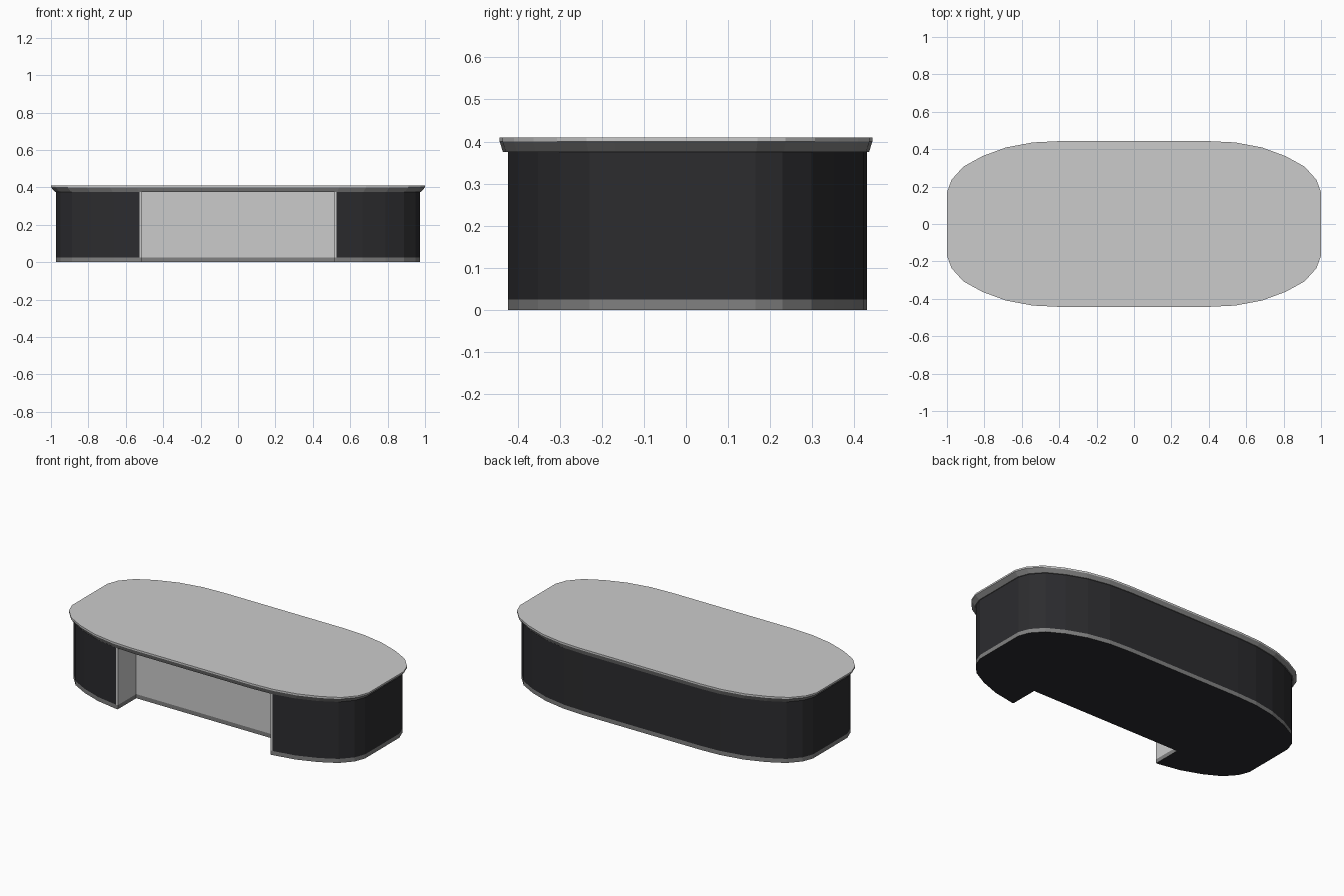
import bpy, bmesh

if "Cube" in bpy.data.objects:
    bpy.data.objects.remove(bpy.data.objects["Cube"])

# One quarter of the rounded counter outline
QUARTER = [(1.0, 0.17), (0.975, 0.237), (0.912, 0.307), (0.81, 0.363),
           (0.685, 0.409), (0.542, 0.436), (0.40, 0.443)]


def material(name, rgb):
    m = bpy.data.materials.new(name)
    m.diffuse_color = (*rgb, 1)
    m.use_nodes = True
    m.node_tree.nodes["Principled BSDF"].inputs["Base Color"].default_value = m.diffuse_color
    return m


def scaled(sx, sy):
    return [(x * sx, y * sy) for x, y in QUARTER]


def full_outline(q):
    """Counter-clockwise closed outline from one quarter."""
    right = [(x, -y) for x, y in reversed(q)] + q
    return right + [(-x, -y) for x, y in right]


def loft(name, rings, closed=True, bottom=False, top=False, mat=None, bottom_mat=None):
    """Skin between (outline, z) rings, with optional end caps."""
    bm = bmesh.new()
    loops = [[bm.verts.new((x, y, z)) for x, y in pts] for pts, z in rings]
    n = len(loops[0])
    for a, b in zip(loops, loops[1:]):
        for i in range(n if closed else n - 1):
            j = (i + 1) % n
            bm.faces.new((a[i], a[j], b[j], b[i]))
    if bottom:
        f = bm.faces.new(loops[0][::-1])
        f.material_index = 1 if bottom_mat else 0
    if top:
        bm.faces.new(loops[-1])
    me = bpy.data.meshes.new(name)
    bm.to_mesh(me)
    bm.free()
    for m in (mat, bottom_mat):
        if m:
            me.materials.append(m)
    ob = bpy.data.objects.new(name, me)
    bpy.context.collection.objects.link(ob)
    return ob


black = material("black_panel", (0.025, 0.025, 0.028))
grey = material("dark_grey_trim", (0.22, 0.22, 0.22))

# Body outline, open at the front between the two recess edges
body_q = scaled(0.973, 0.97)
edge_x, edge_y = body_q[-2][0], -body_q[-2][1]
front = [(x, -y) for x, y in reversed(body_q[:-1])]
right = front + body_q
shell = right + [(-x, y) for x, y in reversed(right)]

# Lining of the front recess
inner_x, back_y = edge_x - 0.012, -0.245
lining = [(-edge_x, edge_y), (-inner_x, edge_y), (-inner_x, back_y),
          (inner_x, back_y), (inner_x, edge_y), (edge_x, edge_y)]

# Plinth band follows body and recess
base = shell + lining[1:-1]
loft("plinth", [(base, 0), (base, 0.025)], bottom=True, mat=grey, bottom_mat=black)

# Dark outer body and light recess panels
loft("body", [(shell, 0.025), (shell, 0.375)], closed=False, mat=black)
loft("recess_lining", [(lining, 0.025), (lining, 0.375)], closed=False)

# Flared trim under the counter
rim = full_outline(QUARTER)
loft("flared_trim", [(full_outline(scaled(0.978, 0.982)), 0.375), (rim, 0.40)],
     bottom=True, mat=grey)

# Counter top slab
loft("counter_top", [(rim, 0.40), (rim, 0.41)], top=True)
